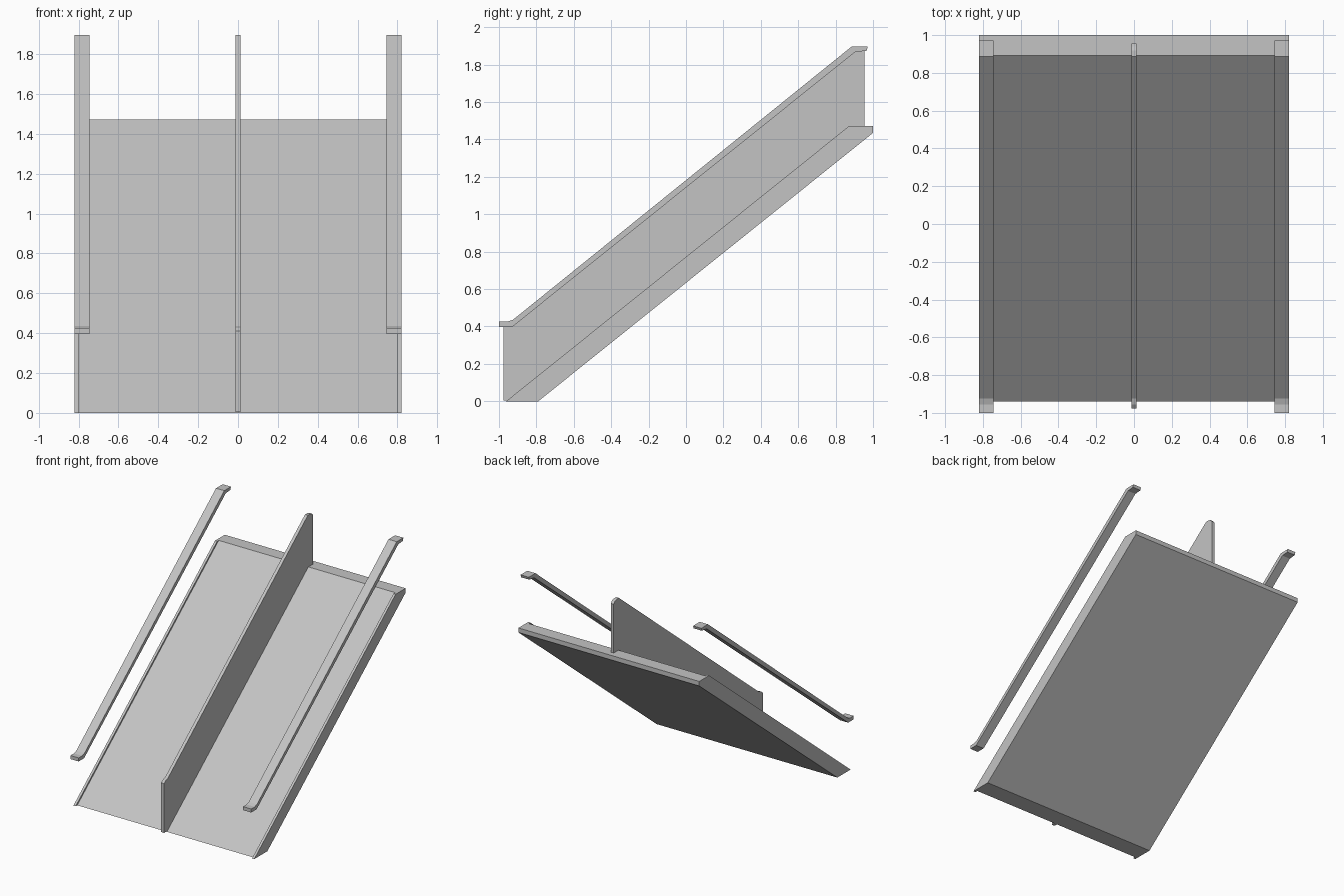
import bpy
import bmesh

cube = bpy.data.objects.get("Cube")
if cube:
    bpy.data.objects.remove(cube, do_unlink=True)

GREY = (0.55, 0.55, 0.55, 1.0)
metal = bpy.data.materials.new("light_grey")
metal.use_nodes = True
metal.diffuse_color = GREY
metal.node_tree.nodes["Principled BSDF"].inputs["Base Color"].default_value = GREY


def extrude_profile(name, profile, x0, x1):
    """Solid made by sweeping a (y, z) side profile from x0 to x1."""
    bm = bmesh.new()
    face = bm.faces.new([bm.verts.new((x0, y, z)) for y, z in profile])
    swept = bmesh.ops.extrude_face_region(bm, geom=[face])["geom"]
    verts = [v for v in swept if isinstance(v, bmesh.types.BMVert)]
    bmesh.ops.translate(bm, verts=verts, vec=(x1 - x0, 0, 0))
    bmesh.ops.recalc_face_normals(bm, faces=bm.faces)
    mesh = bpy.data.meshes.new(name)
    bm.to_mesh(mesh)
    bm.free()
    mesh.materials.append(metal)
    obj = bpy.data.objects.new(name, mesh)
    bpy.context.collection.objects.link(obj)
    return obj


HALF = 0.82     # half of the overall width
INNER = 0.80    # inside of the raised edges


def slab_profile(start, top):
    """Sloping slab with a flat landing lip at the top."""
    return [(start, 0), (-0.79, 0), (1.0, 1.435), (1.0, 1.472), (top, 1.472)]


# Sloping deck and the slightly raised edges along its sides
extrude_profile("ramp_deck", slab_profile(-0.94, 0.893), -INNER, INNER)

# Handrail: sloping bar with a short level end at each side
rail = [(-1.0, 0.397), (-0.93, 0.397), (0.905, 1.868), (0.965, 1.874),
        (0.972, 1.897), (0.886, 1.897), (-0.925, 0.436), (-0.955, 0.426),
        (-1.0, 0.426)]

for side, s in (("left", 1), ("right", -1)):
    extrude_profile(side + "_edge", slab_profile(-0.962, 0.872),
                    s * INNER, s * HALF)
    extrude_profile(side + "_handrail", rail, s * 0.745, s * HALF)

# Upright divider along the middle of the deck
divider = [(-0.976, 0.005), (-0.93, 0.005), (0.88, 1.46), (0.955, 1.46),
           (0.955, 1.872), (0.94, 1.89), (0.918, 1.897), (0.886, 1.897),
           (-0.925, 0.436), (-0.955, 0.426), (-0.976, 0.41)]
extrude_profile("centre_divider", divider, -0.013, 0.013)
